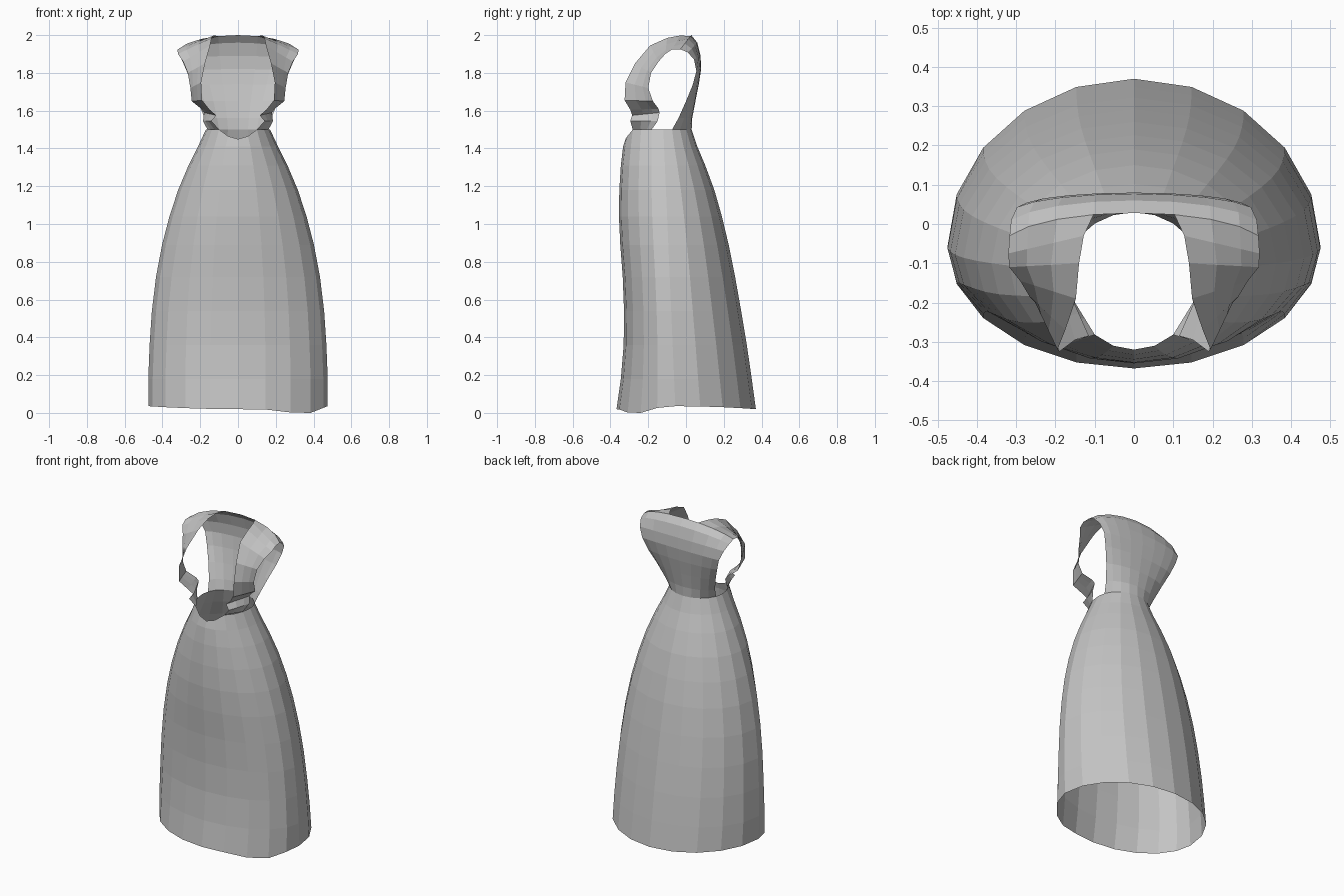
import bpy
import bmesh
from math import sin, cos, radians, exp
from mathutils import Vector

SIDES = 20
STEP = 360 / SIDES

default_cube = bpy.data.objects.get("Cube")
if default_cube:
    bpy.data.objects.remove(default_cube, do_unlink=True)

# One plain cloth colour
cloth = bpy.data.materials.new("grey cloth")
cloth.use_nodes = True
grey = (0.55, 0.55, 0.55, 1)
cloth.diffuse_color = grey
cloth.node_tree.nodes["Principled BSDF"].inputs["Base Color"].default_value = grey


def make_object(name, bm):
    """Turn a bmesh into a flat shaded cloth object."""
    mesh = bpy.data.meshes.new(name)
    bm.to_mesh(mesh)
    bm.free()
    mesh.materials.append(cloth)
    obj = bpy.data.objects.new(name, mesh)
    bpy.context.collection.objects.link(obj)
    return obj


def bridge(bm, lower, upper, closed=False):
    """Fill quads between two rows of vertices."""
    count = len(lower)
    for i in range(count if closed else count - 1):
        j = (i + 1) % count
        bm.faces.new((lower[i], lower[j], upper[j], upper[i]))


# Skirt: oval rings (height, half width, front y, back y)
skirt_profile = [
    (0.03, 0.475, -0.368, 0.37),
    (0.18, 0.475, -0.345, 0.348),
    (0.36, 0.468, -0.33, 0.322),
    (0.54, 0.456, -0.328, 0.292),
    (0.72, 0.434, -0.335, 0.26),
    (0.89, 0.402, -0.348, 0.226),
    (1.04, 0.363, -0.355, 0.19),
    (1.18, 0.317, -0.353, 0.15),
    (1.31, 0.262, -0.345, 0.102),
    (1.41, 0.212, -0.333, 0.06),
    (1.5, 0.17, -0.32, 0.03),
]


def ring_point(row, degrees):
    z, half_width, front, back = row
    a = radians(degrees)
    middle = -0.055 - 0.065 * z / 1.5
    depth = (back - middle) if sin(a) > 0 else (middle - front)
    return Vector((half_width * cos(a), middle + depth * sin(a), z))


bm = bmesh.new()
rings = []
for level, row in enumerate(skirt_profile):
    ring = []
    for k in range(SIDES):
        angle = k * STEP
        p = ring_point(row, angle)
        if level == 0:
            # Uneven hem with one drooping corner
            p.z += 0.008 * cos(radians(2 * angle))
            p.z -= 0.033 * exp(-((angle - 318) / 20) ** 2)
        elif row is skirt_profile[-1]:
            # Neckline dip at the front centre
            from_front = abs(angle - 270)
            p.z -= 0.05 if from_front < 1 else 0.035 if from_front < 20 else 0
        ring.append(bm.verts.new(p))
    if rings:
        bridge(bm, rings[-1], ring, closed=True)
    rings.append(ring)
lowest = min(v.co.z for v in rings[0])
for v in rings[0]:
    v.co.z -= lowest
make_object("skirt", bm)

# Bodice half: back panel rows (centre y, centre z, armhole edge x, y, z)
waist = skirt_profile[-1]
edge = ring_point(waist, STEP)
back_rows = [
    (waist[3], waist[0], *edge),
    (0.033, 1.56, 0.178, -0.04, 1.56),
    (0.05, 1.65, 0.21, 0.0, 1.65),
    (0.068, 1.74, 0.245, 0.035, 1.735),
    (0.08, 1.82, 0.272, 0.055, 1.81),
    (0.077, 1.89, 0.298, 0.043, 1.87),
    (0.06, 1.96, 0.313, 0.01, 1.908),
    (0.028, 2.0, 0.317, -0.03, 1.925),
]
angles = [radians(90 - STEP * k) for k in range(5)]
low = sin(angles[-1])

bm = bmesh.new()
previous = None
for cy, cz, ex, ey, ez in back_rows:
    row = []
    for a in angles:
        t = (sin(a) - low) / (1 - low)
        x = max(0, ex * cos(a) / cos(angles[-1]))
        row.append(bm.verts.new((x if t < 1 else 0, ey + (cy - ey) * t, ez + (cz - ez) * t)))
    if previous:
        bridge(bm, previous, row)
    previous = row

# Shoulder and front strap rows (neck edge, armhole edge)
strap_rows = [
    ((0.128, -0.03, 1.998), (0.32, -0.075, 1.923)),
    ((0.14, -0.1, 1.985), (0.318, -0.11, 1.9)),
    ((0.148, -0.19, 1.945), (0.29, -0.145, 1.86)),
    ((0.175, -0.27, 1.85), (0.266, -0.185, 1.8)),
    ((0.195, -0.32, 1.75), (0.252, -0.2, 1.72)),
    ((0.19, -0.325, 1.655), (0.245, -0.175, 1.65)),
    ((0.15, -0.295, 1.605), (0.195, -0.145, 1.61)),
    ((0.115, -0.285, 1.575), (0.18, -0.14, 1.59)),
    ((0.14, -0.295, 1.545), (0.185, -0.15, 1.545)),
    (ring_point(waist, -3 * STEP), ring_point(waist, -STEP)),
]
previous = previous[1:]
for inner, outer in strap_rows:
    inner, outer = Vector(inner), Vector(outer)
    row = [bm.verts.new(inner.lerp(outer, s)) for s in (0, 0.4, 0.75, 1)]
    bridge(bm, previous, row)
    previous = row

bodice = make_object("bodice", bm)
mirror = bodice.modifiers.new("Mirror", 'MIRROR')
mirror.use_clip = True
mirror.merge_threshold = 0.001

# Consistent outward normals
for name in ("skirt", "bodice"):
    mesh = bpy.data.objects[name].data
    bm = bmesh.new()
    bm.from_mesh(mesh)
    bmesh.ops.recalc_face_normals(bm, faces=bm.faces)
    centre = Vector((0, -0.12, 1))
    first = max(bm.faces, key=lambda f: f.calc_center_median().y)
    if first.normal.dot(first.calc_center_median() - centre) < 0:
        bmesh.ops.reverse_faces(bm, faces=bm.faces)
    bm.to_mesh(mesh)
    bm.free()
